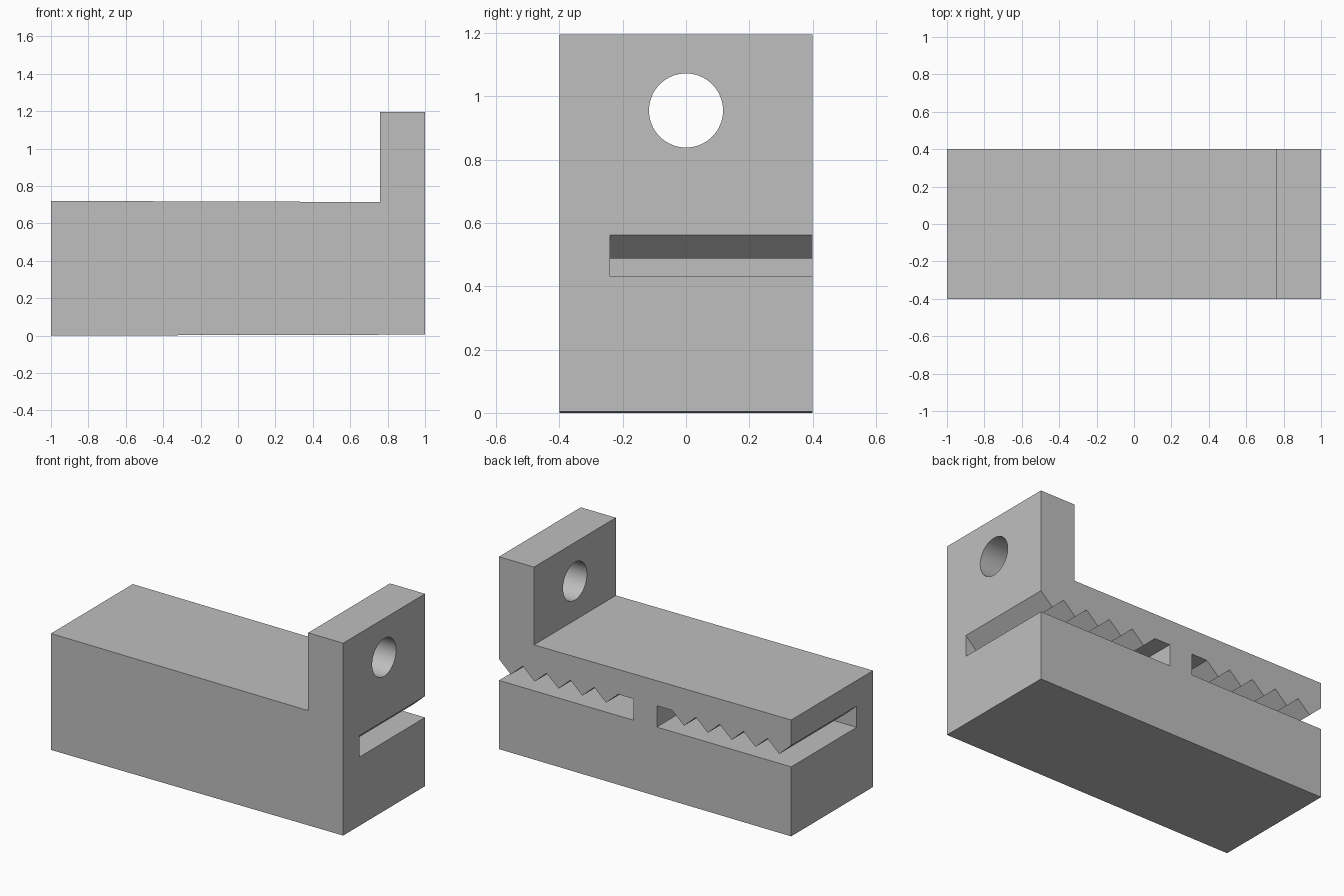
import bpy
import bmesh
from math import radians
from mathutils import Matrix

cube = bpy.data.objects.get("Cube")
if cube:
    bpy.data.objects.remove(cube, do_unlink=True)

grey = bpy.data.materials.new("plain_grey")
grey.use_nodes = True
COLOUR = (0.52, 0.52, 0.52, 1)
grey.diffuse_color = COLOUR
grey.node_tree.nodes["Principled BSDF"].inputs["Base Color"].default_value = COLOUR


def add_object(name, bm):
    bmesh.ops.recalc_face_normals(bm, faces=bm.faces)
    mesh = bpy.data.meshes.new(name)
    bm.to_mesh(mesh)
    bm.free()
    mesh.materials.append(grey)
    obj = bpy.data.objects.new(name, mesh)
    bpy.context.collection.objects.link(obj)
    return obj


def extrude_profile(name, points, y_front, y_back):
    """Extrude an x-z outline along y."""
    bm = bmesh.new()
    face = bm.faces.new([bm.verts.new((x, y_front, z)) for x, z in points])
    grown = bmesh.ops.extrude_face_region(bm, geom=[face])["geom"]
    verts = [v for v in grown if isinstance(v, bmesh.types.BMVert)]
    bmesh.ops.translate(bm, verts=verts, vec=(0, y_back - y_front, 0))
    return add_object(name, bm)


# L-shaped body with a slight taper
body = extrude_profile("jaw_body", [
    (-1, 0), (1, 0.005), (1, 1.195), (0.76, 1.195), (0.76, 0.714), (-1, 0.72)],
    -0.4, 0.4)

# Toothed slots, open to the back and to each end
FLOOR, ROOF, TIP = 0.43, 0.562, 0.488
INNER, FIRST, TEETH = 0.08, 0.185, 5
pitch = (1 - FIRST) / TEETH


def slot_cutter(name, side):
    outline = [(1.05, FLOOR), (INNER, FLOOR), (INNER, ROOF), (FIRST, ROOF)]
    for i in range(TEETH):
        x = FIRST + i * pitch
        outline += [(x + pitch / 2, TIP), (x + pitch, ROOF)]
    outline.append((1.05, ROOF))
    return extrude_profile(name, [(side * x, z) for x, z in outline], -0.24, 0.45)


# Round hole through the upright
bm = bmesh.new()
bmesh.ops.create_cone(
    bm, cap_ends=True, segments=64, radius1=0.117, radius2=0.117, depth=0.6,
    matrix=Matrix.Translation((0.88, 0, 0.955)) @ Matrix.Rotation(radians(90), 4, "Y"))
hole = add_object("hole_cutter", bm)

bpy.ops.object.select_all(action="DESELECT")
bpy.context.view_layer.objects.active = body
body.select_set(True)

cutters = [slot_cutter("left_slot_cutter", 1), slot_cutter("right_slot_cutter", -1), hole]
for cutter in cutters:
    cutter.hide_render = True
    mod = body.modifiers.new(cutter.name, "BOOLEAN")
    mod.operation = "DIFFERENCE"
    mod.solver = "EXACT"
    mod.object = cutter
    bpy.ops.object.modifier_apply(modifier=mod.name)
    bpy.data.objects.remove(cutter, do_unlink=True)

# Smooth hole wall, sharp edges elsewhere
bpy.ops.object.shade_smooth_by_angle(angle=radians(30))
